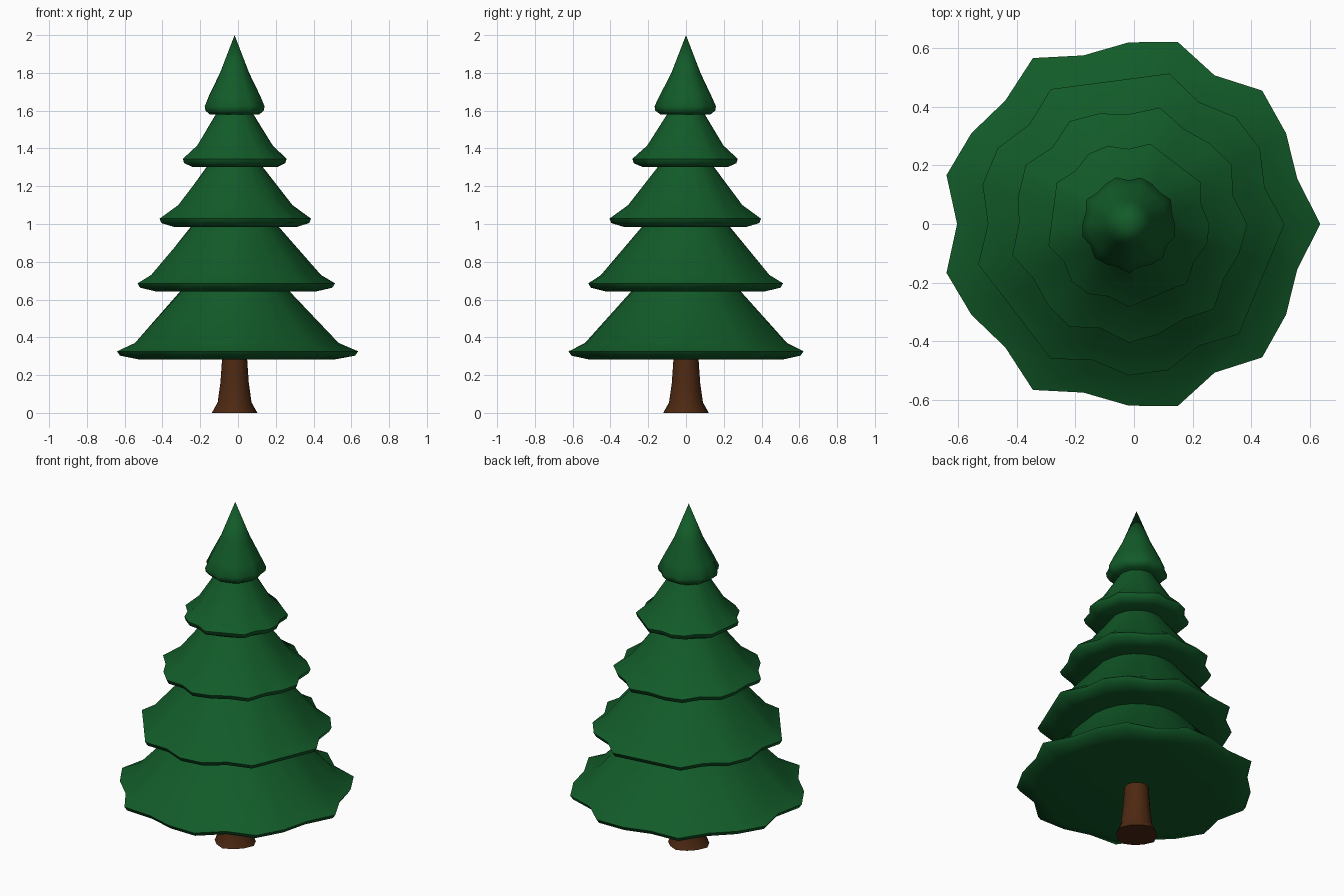
import bpy, bmesh, math

if "Cube" in bpy.data.objects:
    bpy.data.objects.remove(bpy.data.objects["Cube"])

CENTRE_X = -0.018


def material(name, rgb):
    m = bpy.data.materials.new(name)
    m.diffuse_color = (*rgb, 1)
    m.use_nodes = True
    m.node_tree.nodes["Principled BSDF"].inputs["Base Color"].default_value = m.diffuse_color
    return m


green = material("pine green", (0.006, 0.105, 0.022))
brown = material("bark brown", (0.075, 0.022, 0.006))


def lathe(name, rings, sides, lobes, phase, mat, angle):
    """Revolve (radius, height, waviness) rings; zero radius gives a pole."""
    bm = bmesh.new()
    loops = []
    for r, z, wave in rings:
        if r == 0:
            loops.append([bm.verts.new((CENTRE_X, 0, z))] * sides)
            continue
        loop = []
        for i in range(sides):
            a = 2 * math.pi * i / sides
            rr = r * (1 + wave * math.cos(lobes * a + phase))
            loop.append(bm.verts.new((CENTRE_X + rr * math.cos(a), rr * math.sin(a), z)))
        loops.append(loop)
    for low, high in zip(loops, loops[1:]):
        for i in range(sides):
            j = (i + 1) % sides
            quad = [low[i], low[j], high[j], high[i]]
            bm.faces.new(list(dict.fromkeys(quad)))
    bmesh.ops.recalc_face_normals(bm, faces=bm.faces)
    mesh = bpy.data.meshes.new(name)
    bm.to_mesh(mesh)
    bm.free()
    mesh.materials.append(mat)
    obj = bpy.data.objects.new(name, mesh)
    bpy.context.collection.objects.link(obj)
    bpy.ops.object.select_all(action='DESELECT')
    obj.select_set(True)
    bpy.context.view_layer.objects.active = obj
    bpy.ops.object.shade_smooth_by_angle(angle=math.radians(angle))
    return obj


# Trunk with a flared foot
lathe("trunk", [(0, 0, 0), (0.114, 0, 0.06), (0.088, 0.055, 0.02),
                (0.075, 0.16, 0), (0.064, 0.32, 0), (0, 0.32, 0)],
      12, 4, 0, brown, 50)

# Branch tiers: rim radius, underside height, shoulder (r, z), upper (r, z), tip height
tiers = [
    (0.62, 0.283, (0.535, 0.37), (0.288, 0.645), 0.95),
    (0.506, 0.643, (0.445, 0.73), (0.233, 0.985), 1.25),
    (0.390, 0.985, (0.300, 1.10), (0.150, 1.30), 1.50),
    (0.270, 1.302, (0.200, 1.415), (0.100, 1.58), 1.75),
    (0.158, 1.580, (0.135, 1.68), (0.077, 1.80), 2.00),
]
for n, (r, z, shoulder, upper, tip) in enumerate(tiers):
    lathe(f"branch_tier_{n + 1}",
          [(0, z + 0.005, 0), (r * 0.83, z, 0.03), (r * 0.975, z + 0.02, 0.055),
           (r, z + 0.043, 0.055), (*shoulder, 0.03), (*upper, 0.005), (0, tip, 0)],
          24, 9, 0.4 * n, green, 50)
